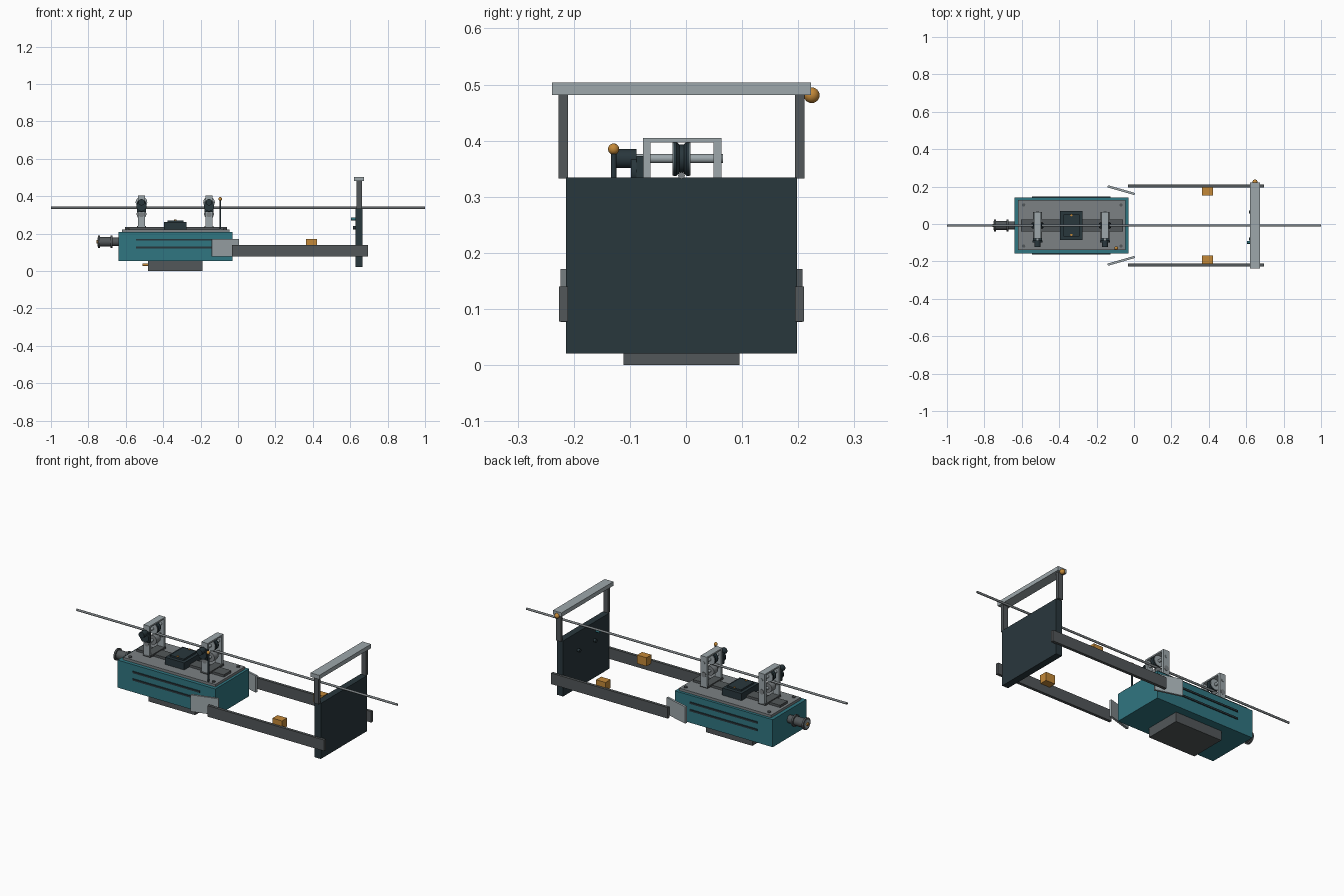
import bpy, bmesh
from math import radians, pi, cos, sin
from mathutils import Matrix, Vector

if "Cube" in bpy.data.objects:
    bpy.data.objects.remove(bpy.data.objects["Cube"])

C = -0.008  # y of the machine's centre plane


def mat(name, r, g, b):
    m = bpy.data.materials.new(name)
    m.diffuse_color = (r, g, b, 1)
    m.use_nodes = True
    m.node_tree.nodes["Principled BSDF"].inputs["Base Color"].default_value = m.diffuse_color
    return m


TEAL = mat("teal", 0.03, 0.18, 0.22)
BLACK = mat("black", 0.022, 0.038, 0.046)
DARK = mat("dark_grey", 0.085, 0.095, 0.1)
PLATE = mat("plate_grey", 0.2, 0.22, 0.23)
LIGHT = mat("light_grey", 0.34, 0.39, 0.41)
ORANGE = mat("orange", 0.55, 0.25, 0.04)


def finish(name, bm, m, smooth=False):
    bmesh.ops.recalc_face_normals(bm, faces=bm.faces)
    me = bpy.data.meshes.new(name)
    bm.to_mesh(me)
    bm.free()
    me.materials.append(m)
    ob = bpy.data.objects.new(name, me)
    bpy.context.collection.objects.link(ob)
    if smooth:
        bpy.context.view_layer.objects.active = ob
        bpy.ops.object.select_all(action='DESELECT')
        ob.select_set(True)
        bpy.ops.object.shade_smooth_by_angle(angle=radians(35))
    return ob


def box(name, x, y, z, m, rot=0):
    """Box from (min, max) ranges; y is relative to the centre plane."""
    bm = bmesh.new()
    bmesh.ops.create_cube(bm, size=1)
    size = [b - a for a, b in (x, y, z)]
    mid = Vector([(a + b) / 2 for a, b in (x, y, z)]) + Vector((0, C, 0))
    bm.transform(Matrix.Translation(mid) @ Matrix.Rotation(rot, 4, 'Z') @ Matrix.Diagonal((*size, 1)))
    return finish(name, bm, m)


def lathe(name, profile, axis, pos, m, n=24):
    """Revolve (offset, radius) pairs around an axis through pos."""
    bm = bmesh.new()
    rings = []
    for h, r in profile:
        rings.append([bm.verts.new((r * cos(2 * pi * i / n), r * sin(2 * pi * i / n), h)) for i in range(n)])
    for a, b in zip(rings, rings[1:]):
        for i in range(n):
            j = (i + 1) % n
            bm.faces.new((a[i], a[j], b[j], b[i]))
    bm.faces.new(rings[0])
    bm.faces.new(rings[-1])
    turn = {'X': Matrix.Rotation(pi / 2, 4, 'Y'), 'Y': Matrix.Rotation(-pi / 2, 4, 'X'), 'Z': Matrix()}[axis]
    bm.transform(Matrix.Translation((pos[0], pos[1] + C, pos[2])) @ turn)
    return finish(name, bm, m, True)


def cyl(name, axis, a, b, r, pos, m, n=24):
    return lathe(name, [(a, r), (b, r)], axis, pos, m, n)


def ball(name, pos, r, m):
    bm = bmesh.new()
    bmesh.ops.create_uvsphere(bm, u_segments=20, v_segments=12, radius=r)
    bm.transform(Matrix.Translation((pos[0], pos[1] + C, pos[2])))
    return finish(name, bm, m, True)


# cable the machine hangs on
cyl("cable", 'X', -1, 1, 0.006, (0, 0, 0.338), PLATE, 12)

# main housing
box("housing", (-0.64, -0.03), (-0.15, 0.15), (0.053, 0.208), TEAL)
box("top_plate", (-0.62, -0.045), (-0.13, 0.135), (0.208, 0.222), PLATE)
box("top_rail", (-0.605, -0.06), (-0.033, 0.033), (0.222, 0.235), DARK)
box("battery_pack", (-0.48, -0.19), (-0.103, 0.103), (0, 0.053), DARK)
cyl("battery_latch", 'X', -0.51, -0.48, 0.007, (0, 0, 0.034), ORANGE, 16)
for s in (-1, 1):
    for z in (0.125, 0.167):
        box("side_vent", (-0.545, -0.125), sorted((s * 0.148, s * 0.155)), (z - 0.005, z + 0.005), BLACK)
    for x in (-0.59, -0.07):
        cyl("plate_bolt", 'Z', 0.222, 0.228, 0.009, (x, s * 0.11, 0), DARK, 12)

# control box
box("control_box", (-0.395, -0.275), (-0.078, 0.078), (0.222, 0.262), BLACK)
box("control_box_lid", (-0.378, -0.292), (-0.058, 0.058), (0.262, 0.271), BLACK)
for y in (-0.05, 0.055):
    cyl("control_button", 'Z', 0.271, 0.275, 0.006, (-0.335, y, 0), ORANGE, 12)

# two grooved wheel carriages with drive motors
WHEEL = [(-0.014, 0.031), (-0.009, 0.031), (-0.004, 0.025), (0.004, 0.025), (0.009, 0.031), (0.014, 0.031)]
for x in (-0.516, -0.155):
    for y in (-0.062, 0.064):
        box("carriage_side", (x - 0.019, x + 0.019), (y - 0.007, y + 0.007), (0.235, 0.398), LIGHT)
        cyl("axle_cap", 'Y', y - 0.009, y + 0.009, 0.014, (x, 0, 0.302), PLATE)
    box("carriage_top", (x - 0.019, x + 0.019), (-0.069, 0.071), (0.397, 0.405), LIGHT)
    box("carriage_foot", (x - 0.024, x + 0.024), (-0.069, 0.071), (0.23, 0.24), DARK)
    lathe("drive_wheel", WHEEL, 'Y', (x, 0, 0.368), BLACK, 32)
    for s in (-1, 1):
        cyl("wheel_flange", 'Y', s * 0.012, s * 0.016, 0.03, (x, 0, 0.368), LIGHT, 32)
    cyl("wheel_axle", 'Y', -0.08, 0.074, 0.008, (x, 0, 0.368), LIGHT)
    cyl("pinch_roller", 'Y', -0.018, 0.018, 0.026, (x, 0, 0.304), PLATE, 32)
    cyl("pinch_axle", 'Y', -0.066, 0.068, 0.008, (x, 0, 0.304), LIGHT)
    box("gearbox", (x - 0.024, x + 0.024), (-0.08 , -0.068), (0.315, 0.373), BLACK)
    cyl("drive_motor", 'Y', -0.116, -0.08, 0.017, (x, 0, 0.368), BLACK)
    cyl("gear_cover", 'Y', -0.09, -0.08, 0.027, (x, 0, 0.346), BLACK)

# antenna
cyl("antenna_mast", 'Z', 0.215, 0.385, 0.005, (-0.095, -0.121, 0), BLACK, 12)
ball("antenna_tip", (-0.095, -0.121, 0.385), 0.01, ORANGE)

# rear camera
lathe("camera_barrel", [(-0.748, 0.026), (-0.748, 0.033), (-0.738, 0.033), (-0.738, 0.025), (-0.682, 0.025),
                        (-0.682, 0.033), (-0.672, 0.033), (-0.672, 0.022), (-0.638, 0.022)],
      'X', (0, 0, 0.156), DARK)
cyl("camera_face", 'X', -0.75, -0.745, 0.024, (0, 0, 0.156), LIGHT)
cyl("camera_lens", 'X', -0.757, -0.745, 0.009, (0, 0, 0.156), ORANGE, 16)

# side arms, splayed brackets, clamp blocks and gate posts
for s in (-1, 1):
    box("side_arm", (-0.033, 0.695), sorted((s * 0.202, s * 0.218)), (0.078, 0.14), DARK)
    box("arm_bracket", (-0.144, 0.006), (s * 0.189 - 0.006, s * 0.189 + 0.006), (0.077, 0.171), LIGHT,
        rot=-s * radians(16))
    box("clamp_block", (0.364, 0.423), sorted((s * 0.16, s * 0.205)), (0.122, 0.17), ORANGE)
    box("gate_post", (0.633, 0.662), sorted((s * 0.202, s * 0.219)), (0.333, 0.482), DARK)
    cyl("panel_sensor", 'X', 0.614, 0.635, 0.009, (0, s * 0.072, 0.232), BLACK, 16)

# end panel and crossbar
box("end_panel", (0.628, 0.666), (-0.206, 0.206), (0.021, 0.334), BLACK)
box("gate_crossbar", (0.62, 0.674), (-0.231, 0.231), (0.481, 0.504), LIGHT)
ball("beacon", (0.647, 0.232, 0.481), 0.014, ORANGE)
cyl("panel_lens", 'X', 0.604, 0.63, 0.008, (0, -0.09, 0.279), TEAL, 16)
